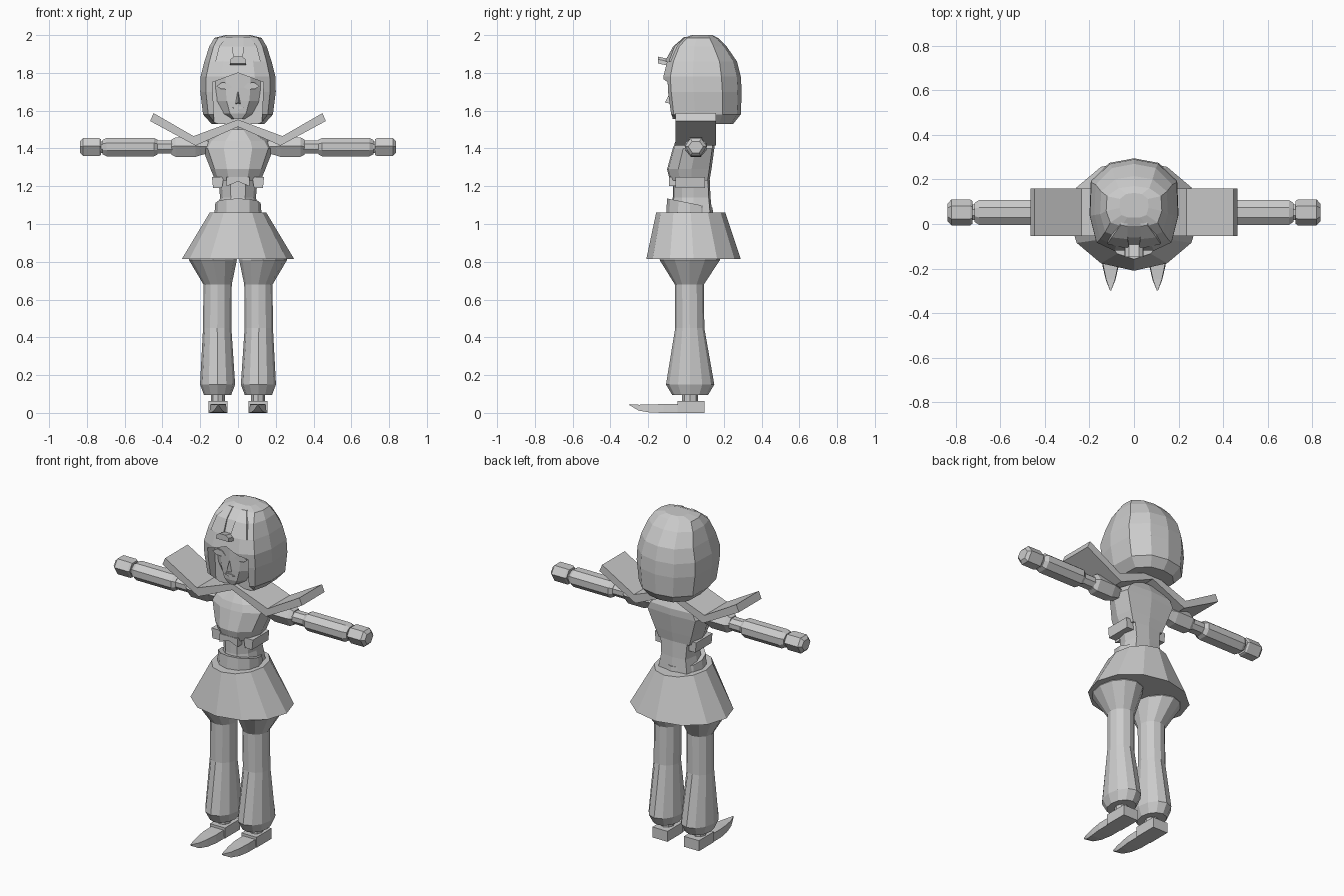
import bpy, bmesh, math

gray = bpy.data.materials.new("light gray")
gray.diffuse_color = (0.6, 0.6, 0.6, 1)


def make(name, bm):
    bmesh.ops.recalc_face_normals(bm, faces=bm.faces)
    me = bpy.data.meshes.new(name)
    bm.to_mesh(me)
    bm.free()
    me.materials.append(gray)
    ob = bpy.data.objects.new(name, me)
    bpy.context.collection.objects.link(ob)
    return ob


def loft(name, rings):
    """Skin a list of equal-length point rings and cap both ends."""
    bm = bmesh.new()
    vs = [[bm.verts.new(p) for p in r] for r in rings]
    n = len(vs[0])
    for a, b in zip(vs, vs[1:]):
        for i in range(n):
            j = (i + 1) % n
            bm.faces.new((a[i], a[j], b[j], b[i]))
    bm.faces.new(vs[0])
    bm.faces.new(vs[-1])
    return make(name, bm)


def oval(cx, cy, z, rx, ry, n=12):
    return [(cx + rx * math.sin(2 * math.pi * i / n),
             cy - ry * math.cos(2 * math.pi * i / n), z) for i in range(n)]


def prism_y(name, pts, y0, y1):
    """Extrude an x-z outline along y."""
    return loft(name, [[(x, y, z) for x, z in pts] for y in (y0, y1)])


def plan_ring(plan, z, w, f, b):
    """Mirrored half plan: x scaled by width w, depth from f to b."""
    half = [(x * w, f + t * (b - f), z) for x, t in plan]
    return half + [(-x, y, zz) for x, y, zz in reversed(half) if x > 1e-6]


# Hood of hair with a recessed face opening
hood_plan = [(0, 0), (.45, 0), (.85, .09), (1, .38), (.97, .75), (.55, .95), (0, 1)]
hood = loft("hood", [plan_ring(hood_plan, *r) for r in (
    (1.53, .14, -.05, .25), (1.58, .185, -.10, .29), (1.70, .20, -.115, .295),
    (1.78, .198, -.12, .29), (1.86, .178, -.10, .27), (1.94, .152, -.06, .215),
    (1.985, .125, -.01, .17), (2.0, .065, .03, .14))])
cutter = prism_y("face_opening_cutter",
                 [(-.125, 1.5), (.125, 1.5), (.135, 1.75), (0, 1.80), (-.135, 1.75)], -.3, -.03)
cutter.hide_render = True
cutter.hide_viewport = True
cut = hood.modifiers.new("face opening", "BOOLEAN")
cut.operation, cut.object, cut.solver = "DIFFERENCE", cutter, "EXACT"

# Face with pointed chin, nose, eyes and mouth
face_plan = [(0, 0), (.5, .06), (1, .45), (1, 1), (0, 1)]
loft("face", [plan_ring(face_plan, *r) for r in (
    (1.555, .04, -.07, .05), (1.585, .085, -.078, .05), (1.65, .12, -.08, .05),
    (1.72, .13, -.08, .05), (1.80, .13, -.08, .05))])
loft("nose", [[(-.016, -.07, 1.635), (.016, -.07, 1.635), (0, -.112, 1.643)],
              [(-.006, -.07, 1.70), (.006, -.07, 1.70), (0, -.083, 1.70)]])
prism_y("mouth", [(-.033, 1.615), (0, 1.605), (.033, 1.615), (.012, 1.622), (-.012, 1.622)],
        -.083, -.075)
for s, side in ((-1, "left"), (1, "right")):
    prism_y(side + "_eye", [(s * x, z) for x, z in
            ((.03, 1.725), (.05, 1.712), (.09, 1.715), (.115, 1.73), (.085, 1.75), (.05, 1.745))],
            -.079, -.071)
    # Raised panel on the front of the hood
    loft(side + "_hood_panel", [
        [(s * .022, -.112, 1.86), (s * .12, -.09, 1.86), (s * .12, -.06, 1.86), (s * .022, -.06, 1.86)],
        [(s * .028, -.068, 1.94), (s * .10, -.06, 1.94), (s * .10, .0, 1.94), (s * .028, .0, 1.94)],
        [(s * .03, -.01, 1.99), (s * .06, -.005, 1.99), (s * .06, .06, 1.99), (s * .03, .06, 1.99)]])

# Small ornament on the brow
loft("brow_ornament", [
    [(-.042, y, z - .012), (.042, y, z - .012), (.04, y, z + .01), (.022, y, z + .024),
     (-.022, y, z + .024), (-.04, y, z + .01)] for y, z in ((-.148, 1.862), (-.07, 1.845))])

# Neck
loft("neck", [oval(0, .05, z, .045, .045, 8) for z in (1.46, 1.60)])

# Vest with hanging flaps, waist and belt
vest_plan = [(0, 0), (.4, .03), (.85, .25), (1, .55), (.85, .95), (0, 1)]
loft("vest", [plan_ring(vest_plan, *r) for r in (
    (1.23, .12, -.085, .125), (1.29, .145, -.10, .135), (1.40, .188, -.07, .15),
    (1.44, .165, -.055, .15), (1.50, .07, -.02, .12))])
loft("waist", [plan_ring(vest_plan, *r) for r in (
    (1.04, .115, -.085, .14), (1.14, .095, -.07, .13), (1.25, .105, -.07, .125))])
prism_y("vest_front_point", [(-.06, 1.25), (-.06, 1.20), (0, 1.225), (.06, 1.20), (.06, 1.25)],
        -.09, -.05)
for s, side in ((-1, "left"), (1, "right")):
    prism_y(side + "_vest_flap", [(s * .075, 1.25), (s * .085, 1.19), (s * .132, 1.19),
                                  (s * .138, 1.25)], -.055, .10)
belt = loft("belt", [oval(0, .02, 1.05, .125, .125), oval(0, .02, 1.115, .12, .12)])
for v in belt.data.vertices:
    if v.co.z > 1.1:
        v.co.z += .02 * -v.co.y / .1

# Flared skirt
loft("skirt", [oval(0, .04, .815, .297, .25), oval(0, .025, 1.06, .15, .183)])


def arm_ring(x, rz, ry, pts, cz=1.407):
    return [(x, .052 + ry * a, cz + rz * b) for a, b in pts]


hexa = [(-1, -.35), (-.5, -1), (.5, -1), (1, -.35), (1, .45), (.4, 1), (-.4, 1), (-1, .45)]
penta = [(-1, .1), (-.45, -1), (.45, -1), (1, .1), (.5, 1), (-.5, 1)]

for s, side in ((-1, "left"), (1, "right")):
    # Winged collar
    prism_y(side + "_collar_wing", [(s * x, z) for x, z in (
        (0, 1.515), (.225, 1.415), (.465, 1.545), (.447, 1.587), (.235, 1.465), (0, 1.553))],
        -.055, .16)
    # Upper arm, elbow, forearm, wrist and hand
    for name, shape, rows in (
            ("upper_arm", penta, ((.15, .03, .04), (.205, .045, .055), (.225, .052, .06),
                                  (.33, .052, .06), (.352, .04, .045))),
            ("elbow", hexa, ((.33, .035, .04), (.45, .035, .04))),
            ("forearm", hexa, ((.425, .038, .042), (.445, .049, .056),
                               (.695, .049, .056), (.717, .038, .042))),
            ("wrist", hexa, ((.70, .03, .035), (.75, .03, .035))),
            ("hand", penta, ((.725, .042, .05), (.735, .047, .058),
                             (.82, .047, .058), (.837, .03, .04)))):
        loft(side + "_" + name, [arm_ring(s * x, rz, ry, shape) for x, rz, ry in rows])

    # Puffed trouser leg
    loft(side + "_trouser_leg", [oval(s * cx, cy, z, rx, ry) for cx, cy, z, rx, ry in (
        (.108, .022, .095, .072, .095), (.108, .022, .15, .093, .128),
        (.110, .02, .45, .075, .077), (.108, .018, .68, .075, .077),
        (.133, .02, .81, .127, .16), (.133, .02, .87, .11, .14))])
    loft(side + "_ankle", [oval(s * .107, .022, z, .037, .042, 8) for z in (.04, .12)])

    # Shoe: heel block and pointed, curled toe
    loft(side + "_heel", [[(s * (.105 + a * .05), y, z) for a, y in
                           ((-1, -.045), (1, -.045), (1, .098), (-1, .098))]
                          for z in (0, .063)])
    loft(side + "_toe", [[(s * (.105 - w), y, lo), (s * (.105 + w), y, lo),
                          (s * (.105 + w * .9), y, hi), (s * (.105 - w * .9), y, hi)]
                         for y, w, lo, hi in ((-.03, .046, 0, .048), (-.12, .046, 0, .047),
                                              (-.19, .036, .002, .044), (-.25, .022, .012, .043),
                                              (-.298, .003, .04, .046))])
